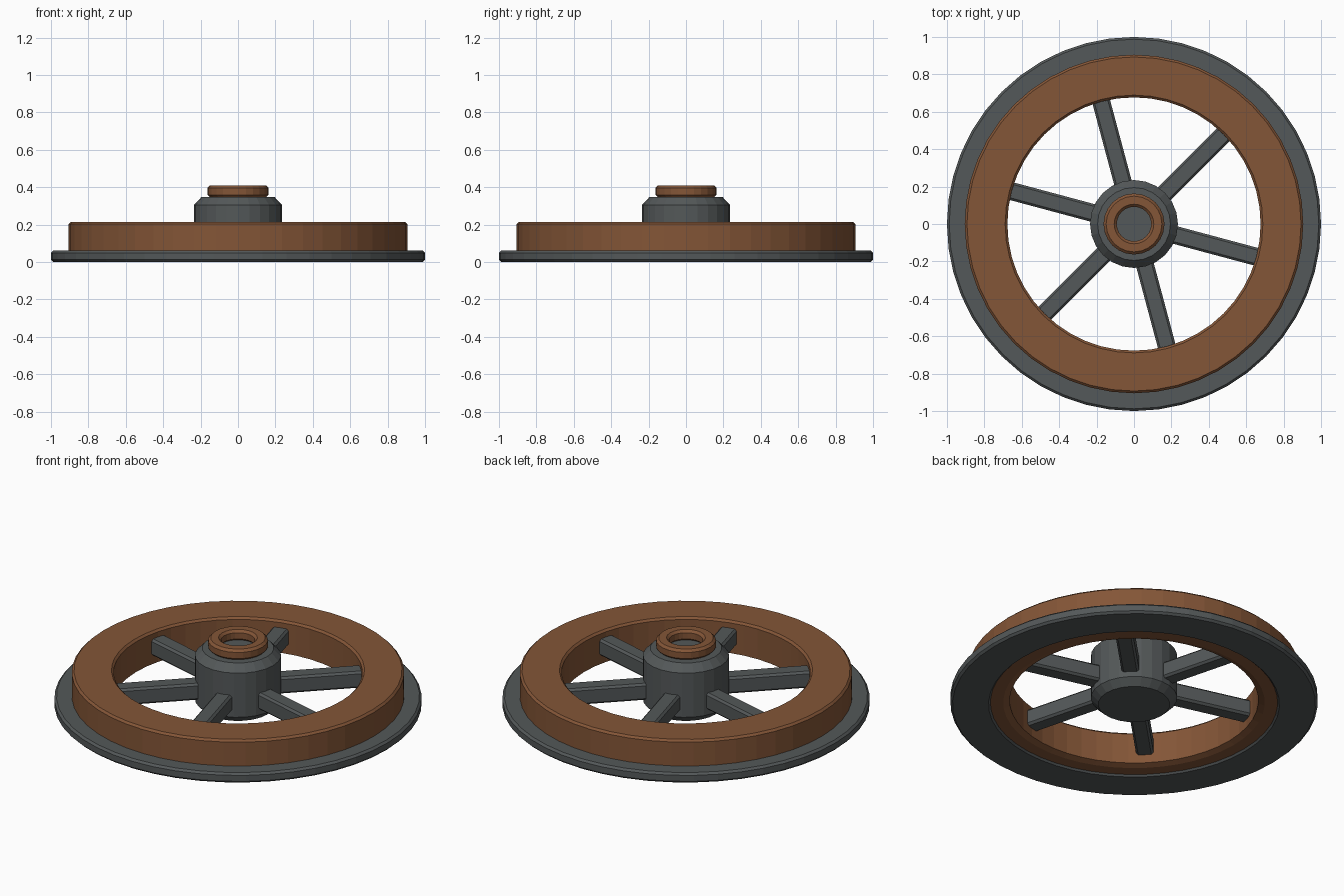
import bpy, bmesh, math
from mathutils import Matrix

if "Cube" in bpy.data.objects:
    bpy.data.objects.remove(bpy.data.objects["Cube"])


def material(name, rgb):
    m = bpy.data.materials.new(name)
    m.diffuse_color = (*rgb, 1)
    m.use_nodes = True
    m.node_tree.nodes["Principled BSDF"].inputs["Base Color"].default_value = m.diffuse_color
    return m


WOOD = material("brown wood", (0.23, 0.092, 0.038))
IRON = material("grey iron", (0.088, 0.098, 0.1))


def finish(name, bm, mat):
    bmesh.ops.recalc_face_normals(bm, faces=bm.faces)
    me = bpy.data.meshes.new(name)
    bm.to_mesh(me)
    bm.free()
    me.materials.append(mat)
    ob = bpy.data.objects.new(name, me)
    bpy.context.collection.objects.link(ob)
    return ob


def lathe(name, profile, sides, mat, capped=False):
    """Turn an (r, z) profile around z; capped = solid, otherwise a closed ring."""
    bm = bmesh.new()
    rings = [[bm.verts.new((r * math.cos(2 * math.pi * i / sides),
                            r * math.sin(2 * math.pi * i / sides), z))
              for i in range(sides)] for r, z in profile]
    pairs = list(zip(rings, rings[1:]))
    if capped:
        bm.faces.new(rings[0])
        bm.faces.new(rings[-1])
    else:
        pairs.append((rings[-1], rings[0]))
    for a, b in pairs:
        for i in range(sides):
            j = (i + 1) % sides
            bm.faces.new((a[i], a[j], b[j], b[i]))
    return finish(name, bm, mat)


def ring_profile(r0, r1, z0, z1, c):
    """Rectangular ring section with chamfered corners."""
    return [(r0 + c, z0), (r1 - c, z0), (r1, z0 + c), (r1, z1 - c),
            (r1 - c, z1), (r0 + c, z1), (r0, z1 - c), (r0, z0 + c)]


# Outer iron flange
lathe("flange", ring_profile(0.78, 1.0, 0.0, 0.06, 0.012), 48, IRON)

# Wooden rim, with a wider chamfer on the lower inner edge
rim = ring_profile(0.677, 0.905, 0.01, 0.215, 0.012)
rim[0] = (0.712, 0.01)
lathe("rim", rim, 48, WOOD)

# Central hub with sloped shoulders
lathe("hub", [(0.195, 0), (0.235, 0.04), (0.235, 0.305), (0.195, 0.348)],
      24, IRON, capped=True)

# Wooden collar on the hub
lathe("collar", ring_profile(0.092, 0.163, 0.345, 0.41, 0.014), 24, WOOD)

# Six bevelled spokes between hub and rim
for k in range(6):
    bm = bmesh.new()
    bmesh.ops.create_cube(bm, size=1)
    bmesh.ops.transform(bm, verts=bm.verts,
                        matrix=Matrix.Translation((0.44, 0, 0.122))
                        @ Matrix.Diagonal((0.5, 0.096, 0.1, 1)))
    bmesh.ops.bevel(bm, geom=bm.edges[:], offset=0.012, segments=1, affect='EDGES')
    bmesh.ops.rotate(bm, verts=bm.verts, cent=(0, 0, 0),
                     matrix=Matrix.Rotation(math.radians(45 + 60 * k), 3, 'Z'))
    finish(f"spoke_{k + 1}", bm, IRON)
